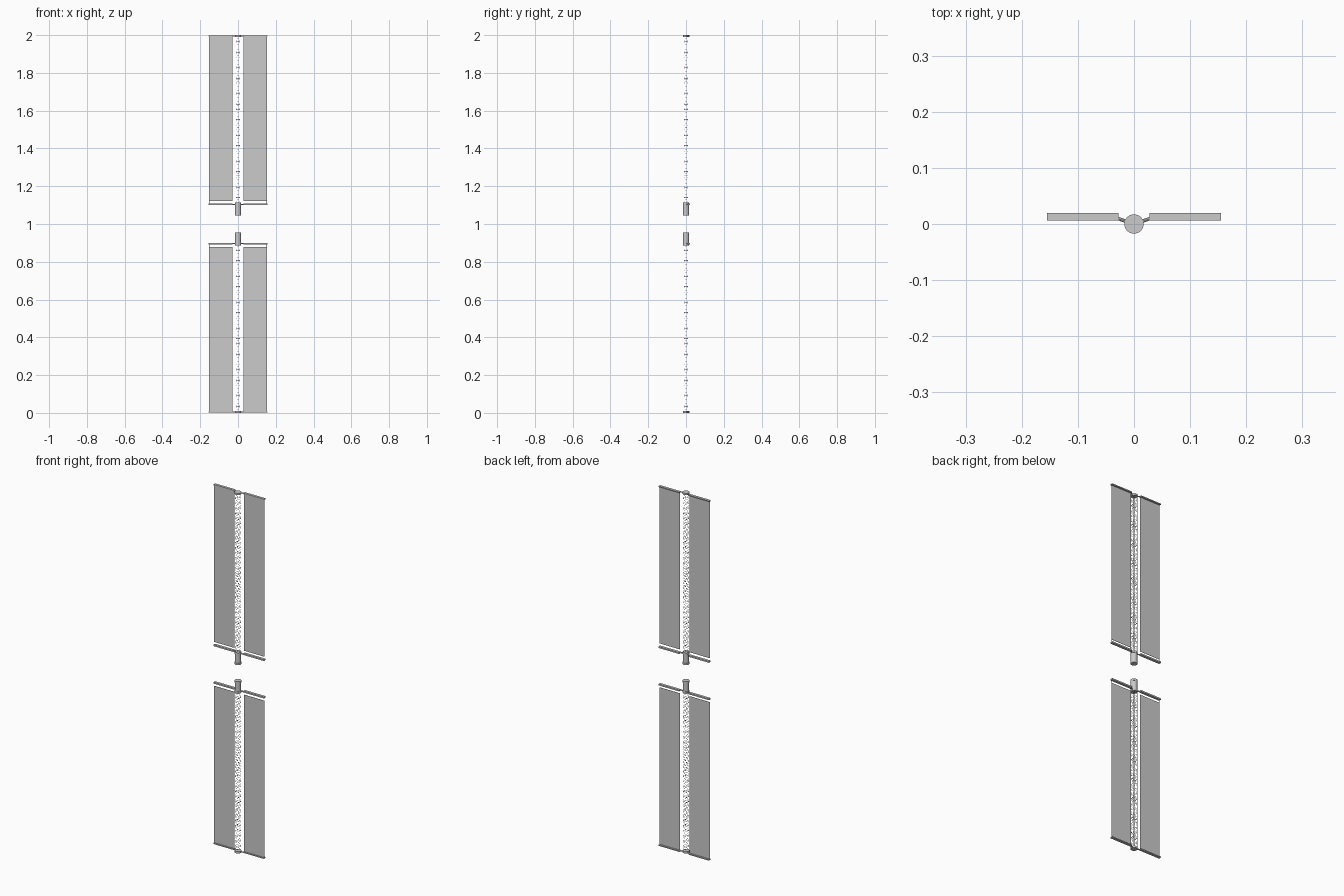
import bpy, bmesh
from mathutils import Vector, Matrix

if "Cube" in bpy.data.objects:
    bpy.data.objects.remove(bpy.data.objects["Cube"])


def finish(name, bm, smooth=False):
    bmesh.ops.recalc_face_normals(bm, faces=bm.faces)
    me = bpy.data.meshes.new(name)
    bm.to_mesh(me)
    bm.free()
    ob = bpy.data.objects.new(name, me)
    bpy.context.collection.objects.link(ob)
    if smooth:
        bpy.ops.object.select_all(action='DESELECT')
        ob.select_set(True)
        bpy.context.view_layer.objects.active = ob
        bpy.ops.object.shade_smooth_by_angle()
    return ob


def box(bm, x0, x1, y0, y1, z0, z1):
    size = Matrix.Diagonal((abs(x1 - x0), abs(y1 - y0), abs(z1 - z0), 1))
    mid = Matrix.Translation(((x0 + x1) / 2, (y0 + y1) / 2, (z0 + z1) / 2))
    bmesh.ops.create_cube(bm, size=1, matrix=mid @ size)


def rod(bm, a, b, r, n=4):
    a, b = Vector(a), Vector(b)
    d = b - a
    m = Matrix.Translation((a + b) / 2) @ d.to_track_quat('Z', 'Y').to_matrix().to_4x4()
    bmesh.ops.create_cone(bm, cap_ends=True, segments=n, radius1=r, radius2=r,
                          depth=d.length, matrix=m)


INNER, OUTER = 0.03, 0.154     # blanket edges in x
SHEET_Y = 0.011
HALF = 0.011                   # mast half width
BAYS = 32

for label, s in (("upper", 1), ("lower", -1)):
    def z(d):
        return 1 + s * d       # distance from the middle of the model

    # mast canister with end collars
    bm = bmesh.new()
    rod(bm, (0, 0, z(0.046)), (0, 0, z(0.114)), 0.0160, 32)
    for d in (0.046, 0.102):
        rod(bm, (0, 0, z(d)), (0, 0, z(d + 0.010)), 0.0172, 32)
    finish(label + "_mast_canister", bm, True)

    # mast tip cap
    bm = bmesh.new()
    rod(bm, (0, 0, z(0.990)), (0, 0, z(1.0)), 0.0172, 32)
    finish(label + "_mast_tip", bm, True)

    # square lattice mast: longerons, battens and crossed diagonals
    bm = bmesh.new()
    corners = [(-HALF, -HALF), (HALF, -HALF), (HALF, HALF), (-HALF, HALF)]
    start, step = 0.112, (0.992 - 0.112) / BAYS
    for x, y in corners:
        rod(bm, (x, y, z(start)), (x, y, z(0.992)), 0.0007)
    for i in range(BAYS):
        lo, hi = z(start + i * step), z(start + (i + 1) * step)
        for k in range(4):
            a, b = corners[k], corners[(k + 1) % 4]
            rod(bm, (*a, hi), (*b, hi), 0.0006)
            rod(bm, (*a, lo), (*b, hi), 0.0003, 3)
            rod(bm, (*b, lo), (*a, hi), 0.0003, 3)
    finish(label + "_lattice_mast", bm)

    for side, sx in (("left", -1), ("right", 1)):
        # thin solar blanket
        bm = bmesh.new()
        box(bm, sx * INNER, sx * OUTER, SHEET_Y - 0.0005, SHEET_Y + 0.0005,
            z(0.122), z(0.995))
        finish(f"{label}_{side}_blanket", bm)

        # blanket box at the root and its cover at the tip
        for part, d0, d1 in (("blanket_box", 0.100, 0.108), ("tip_bar", 0.993, 0.999)):
            bm = bmesh.new()
            box(bm, sx * 0.028, sx * 0.155, 0.006, 0.020, z(d0), z(d1))
            finish(f"{label}_{side}_{part}", bm)

            # angled arm joining the box to the mast
            bm = bmesh.new()
            dm = (d0 + d1) / 2
            rod(bm, (sx * 0.012, 0.004, z(dm)), (sx * 0.032, 0.011, z(dm)), 0.003, 8)
            finish(f"{label}_{side}_{part}_arm", bm)

        # tension wires between box and blanket
        bm = bmesh.new()
        for x in (INNER + 0.002, OUTER - 0.002):
            rod(bm, (sx * x, SHEET_Y, z(0.106)), (sx * x, SHEET_Y, z(0.124)), 0.0008)
        finish(f"{label}_{side}_tension_wires", bm)
